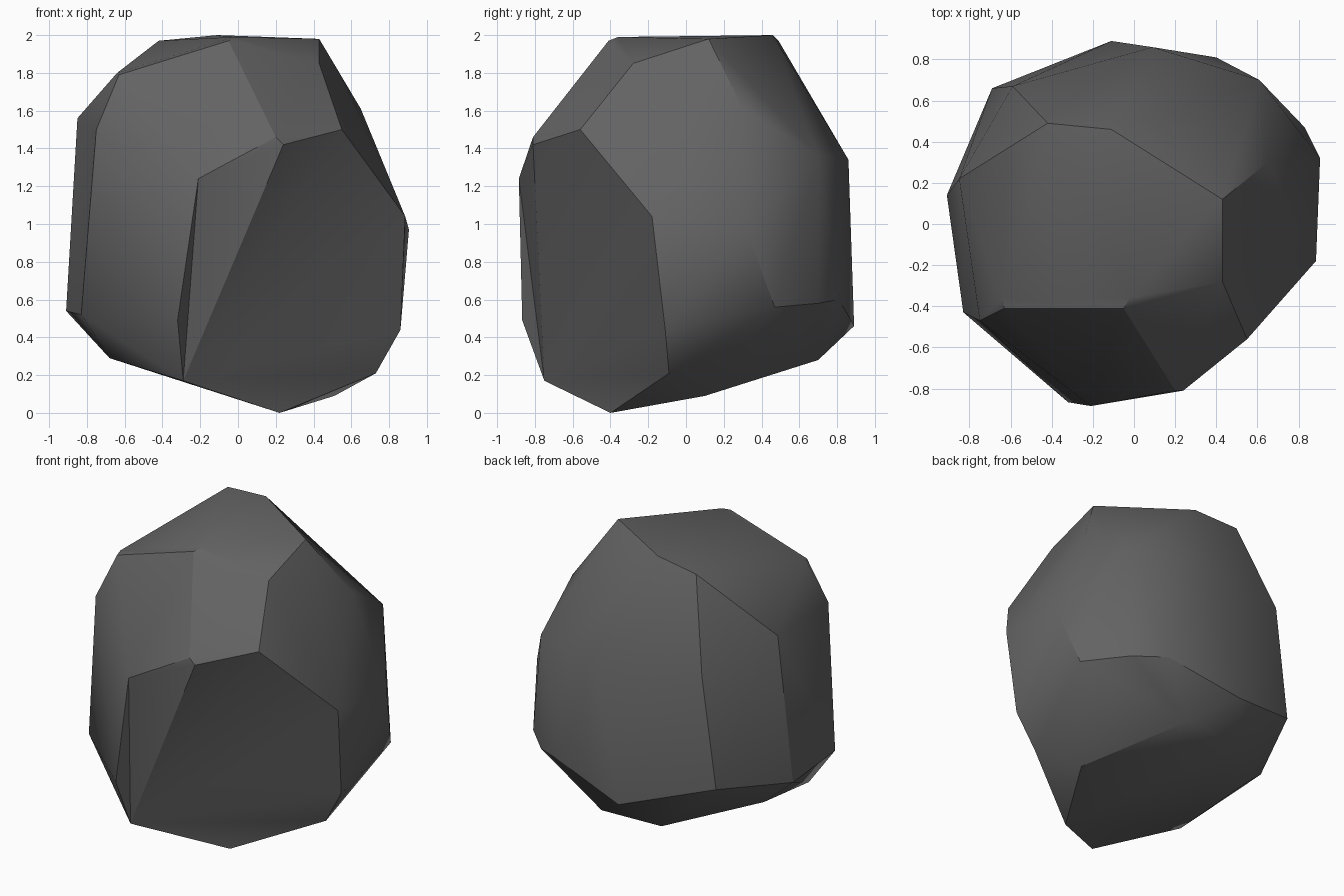
import bpy, bmesh, math
from mathutils import Vector

if "Cube" in bpy.data.objects:
    bpy.data.objects.remove(bpy.data.objects["Cube"])

# Corner points of the faceted boulder, grouped by region
top = [(-.42, .49, 1.97), (-.11, .46, 2.0), (.43, .12, 1.98), (.43, -.28, 1.85),
       (-.02, -.36, 1.99), (-.05, -.41, 1.97), (-.64, -.36, 1.80), (-.63, -.41, 1.79)]
front = [(.20, -.81, 1.46), (-.75, -.47, 1.5), (-.83, -.43, .52)]
# Rim of the dished front-right facet, starting at the corner its creases fan from
rim = [(-.29, -.75, .17), (.22, -.40, 0), (.73, -.09, .21), (.86, -.11, .44),
       (.885, -.18, 1.04), (.55, -.56, 1.5), (.24, -.81, 1.42), (-.21, -.885, 1.24),
       (-.32, -.867, .49)]
right = [(.905, .32, .97), (.65, .30, 1.61), (.83, .47, .56)]
back = [(.61, .70, 1.36), (.61, .70, .58), (.40, .81, .60), (.09, .86, 1.34),
        (-.11, .89, .46), (-.59, .67, 1.38), (-.69, .66, .63)]
left = [(-.85, .22, 1.56), (-.91, .14, .54)]
bottom = [(.51, .10, .09), (.15, .70, .28),
          (-.29, .68, .28), (-.73, .20, .38), (-.68, -.36, .29)]

# Wrap the points in a convex skin
bm = bmesh.new()
for p in top + front + right + back + left + bottom:
    bm.verts.new(p)
rim_verts = [bm.verts.new(p) for p in rim]
bmesh.ops.convex_hull(bm, input=bm.verts[:])

# Replace the front-right facet with a fan of shallow triangles
old = [f for f in bm.faces if all(v in rim_verts for v in f.verts)]
bmesh.ops.delete(bm, geom=old, context='FACES')
for a, b in zip(rim_verts[1:], rim_verts[2:]):
    bm.faces.new((rim_verts[0], a, b))
loose = [v for v in bm.verts if not v.link_faces]
bmesh.ops.delete(bm, geom=loose, context='VERTS')
bmesh.ops.recalc_face_normals(bm, faces=bm.faces[:])
mesh = bpy.data.meshes.new("boulder")
bm.to_mesh(mesh)
bm.free()

boulder = bpy.data.objects.new("boulder", mesh)
bpy.context.collection.objects.link(boulder)

# Dark grey stone
stone = bpy.data.materials.new("dark grey stone")
stone.diffuse_color = (.125, .125, .125, 1)
stone.use_nodes = True
stone.node_tree.nodes["Principled BSDF"].inputs["Base Color"].default_value = stone.diffuse_color
mesh.materials.append(stone)

# Soft shading across shallow edges, crisp steep edges
bpy.context.view_layer.objects.active = boulder
boulder.select_set(True)
bpy.ops.object.shade_smooth_by_angle(angle=math.radians(30))
